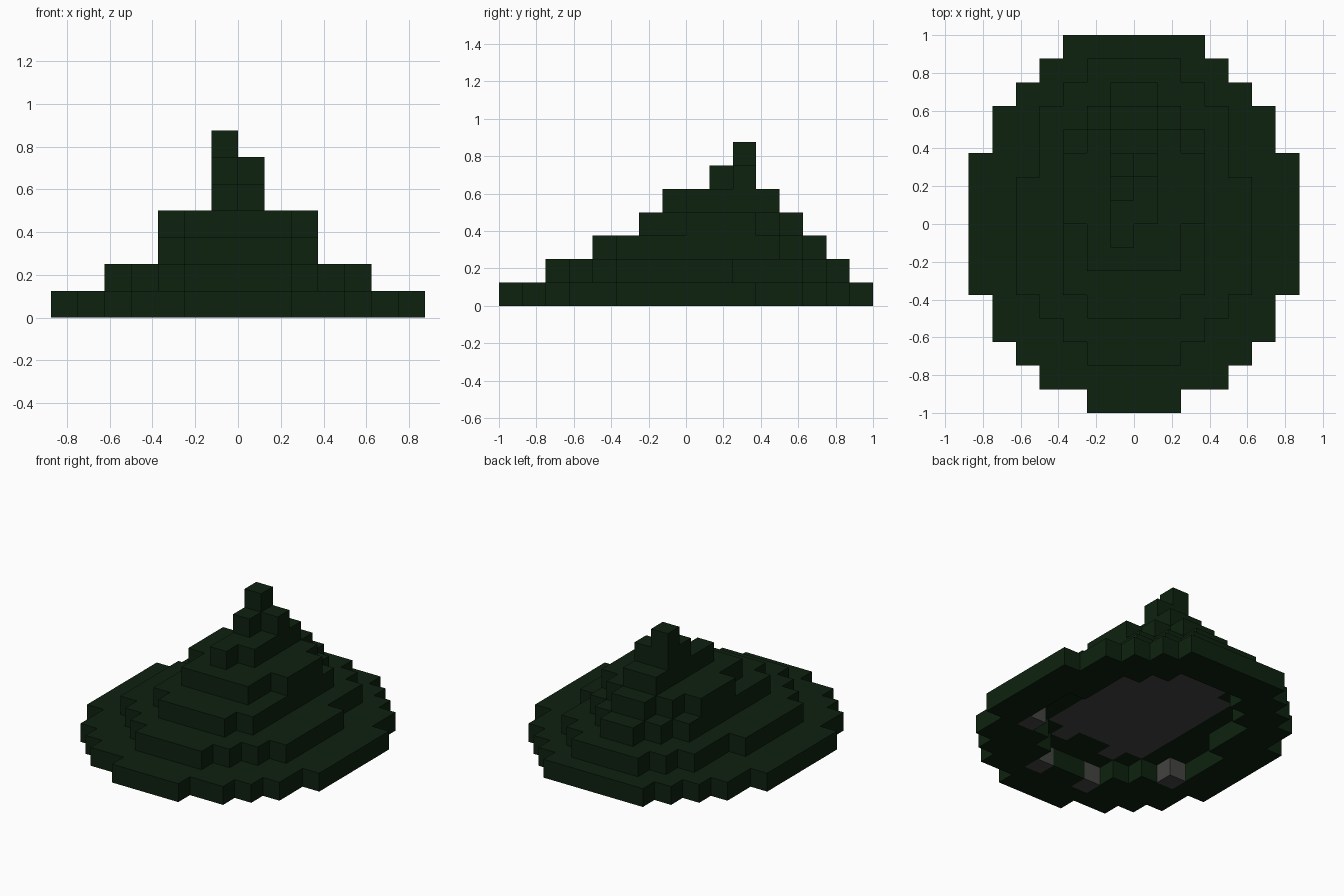
import bpy, bmesh

if "Cube" in bpy.data.objects:
    bpy.data.objects.remove(bpy.data.objects["Cube"])

U = 0.125  # size of one block


def material(name, rgb):
    m = bpy.data.materials.new(name)
    m.diffuse_color = (*rgb, 1)
    m.use_nodes = True
    m.node_tree.nodes["Principled BSDF"].inputs["Base Color"].default_value = m.diffuse_color
    return m


LEAF = material("dark_green", (0.0042, 0.0152, 0.0046))
STONE = material("grey", (0.056, 0.056, 0.054))


def rows(z, bands):
    """Blocks of one tier; each band is (y start, y end, half width)."""
    return {(x, y, z) for y0, y1, h in bands for y in range(y0, y1) for x in range(-h, h)}


# Tiers of the mound, from the ground up
tiers = [
    rows(0, [(-8, -7, 2), (-7, -6, 4), (-6, -5, 5), (-5, -3, 6), (-3, 3, 7),
             (3, 5, 6), (5, 6, 5), (6, 7, 4), (7, 8, 3)]),
    rows(1, [(-6, -5, 2), (-5, -4, 3), (-4, -3, 4), (-3, 2, 5), (2, 5, 4),
             (5, 6, 3), (6, 7, 2)]),
    rows(2, [(-4, -3, 2), (-3, 4, 3), (4, 5, 2), (5, 6, 1)]),
    rows(3, [(-2, 0, 2), (0, 3, 3), (3, 4, 2), (4, 5, 1)]),
    rows(4, [(0, 4, 1)]) | {(-1, -1, 4)},
    rows(5, [(2, 3, 1)]) | {(-1, 1, 5)},
    {(-1, 2, 6)},
]

# Hollow under the bottom tier
tiers[0] -= rows(0, [(-5, -4, 2), (-4, -3, 3), (-3, -2, 4), (-2, 1, 5),
                     (1, 4, 4), (4, 5, 3), (5, 6, 2)])

# Stone core seen in the hollow, with a few single stones in the walls
stone = rows(1, [(-3, 4, 3), (4, 5, 2)]) | {(1, -4, 1), (-2, -4, 1)}
stone |= {(1, -6, 0), (-2, -6, 0), (-5, -3, 0), (4, -3, 0)}
solid = set().union(*tiers) | stone


def build(name, cells, mat):
    """Mesh of the outward block faces only."""
    bm = bmesh.new()
    for c in sorted(cells):
        for axis in range(3):
            for side in (0, 1):
                n = list(c)
                n[axis] += 2 * side - 1
                if tuple(n) in solid:
                    continue
                quad = []
                for a, b in ((0, 0), (1, 0), (1, 1), (0, 1)):
                    p = list(c)
                    p[axis] += side
                    p[(axis + 1) % 3] += a
                    p[(axis + 2) % 3] += b
                    quad.append(bm.verts.new([v * U for v in p]))
                bm.faces.new(quad if side else quad[::-1])
    bmesh.ops.remove_doubles(bm, verts=bm.verts, dist=0.001)
    me = bpy.data.meshes.new(name)
    bm.to_mesh(me)
    bm.free()
    me.materials.append(mat)
    bpy.context.collection.objects.link(bpy.data.objects.new(name, me))


for i, t in enumerate(tiers):
    build(f"leaf_tier_{i + 1}", t - stone, LEAF)
build("stone_core", stone, STONE)
